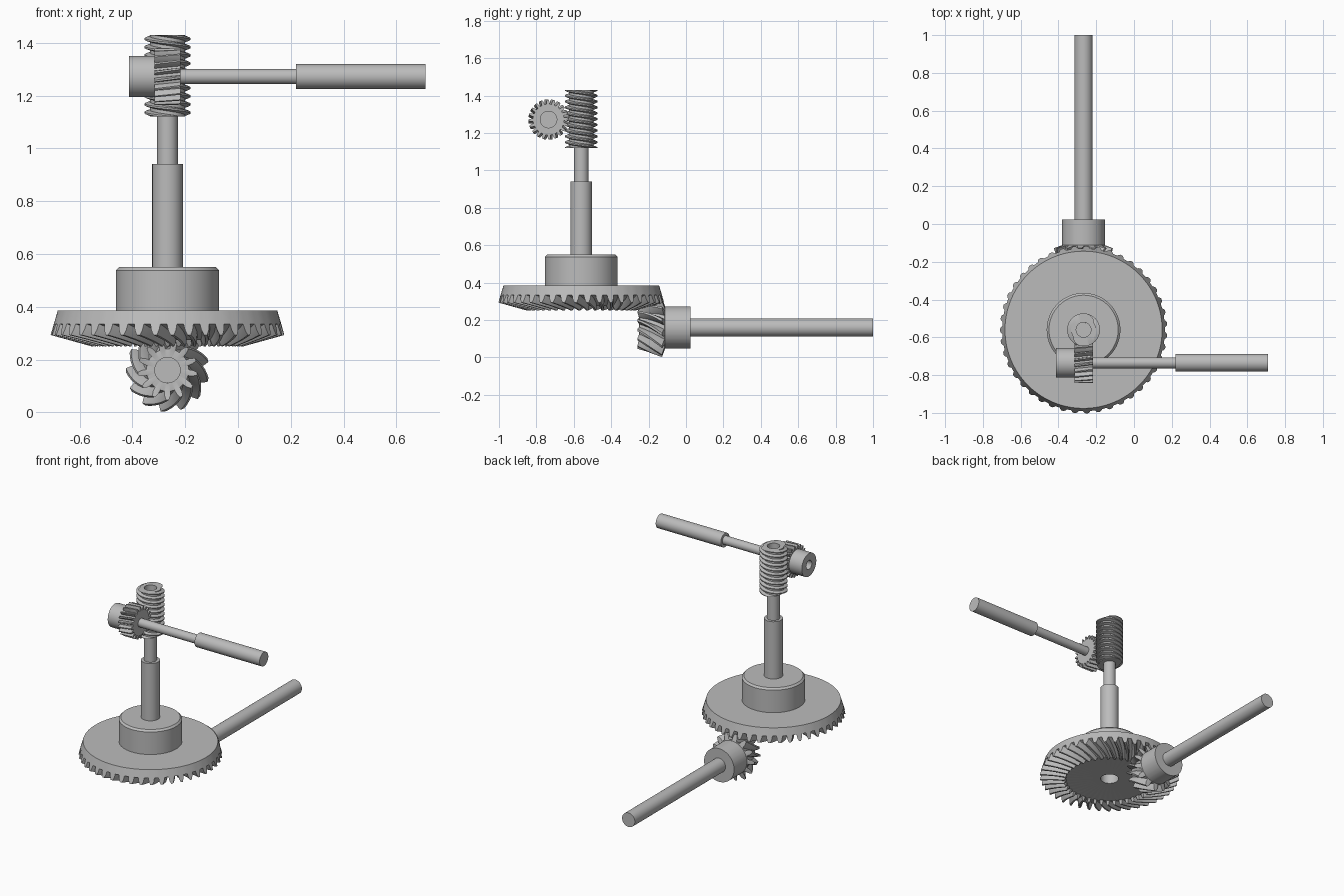
import bpy, bmesh, math
from mathutils import Matrix, Vector

if "Cube" in bpy.data.objects:
    bpy.data.objects.remove(bpy.data.objects["Cube"])

steel = bpy.data.materials.new("grey_steel")
steel.use_nodes = True
grey = (0.5, 0.5, 0.5, 1)
steel.diffuse_color = grey
steel.node_tree.nodes["Principled BSDF"].inputs["Base Color"].default_value = grey

TAU = math.tau
# Axis frames: local z of a part turned onto world z, y or x
UP = Matrix.Identity(4)
ALONG_Y = Matrix.Rotation(-math.pi / 2, 4, 'X')
ALONG_X = Matrix(((0, 0, 1, 0), (1, 0, 0, 0), (0, 1, 0, 0), (0, 0, 0, 1)))
# One tooth: (fraction of the pitch, height from root to tip)
TOOTH = [(0, 0), (0.2, 0), (0.27, 0.55), (0.4, 1), (0.6, 1), (0.73, 0.55), (0.8, 0)]


def finish(name, bm, frame, origin):
    bmesh.ops.remove_doubles(bm, verts=bm.verts, dist=1e-5)
    bmesh.ops.recalc_face_normals(bm, faces=bm.faces)
    mesh = bpy.data.meshes.new(name)
    bm.to_mesh(mesh)
    bm.free()
    mesh.materials.append(steel)
    obj = bpy.data.objects.new(name, mesh)
    bpy.context.collection.objects.link(obj)
    obj.matrix_world = Matrix.Translation(origin) @ frame
    bpy.ops.object.select_all(action='DESELECT')
    obj.select_set(True)
    bpy.context.view_layer.objects.active = obj
    bpy.ops.object.shade_smooth_by_angle(angle=math.radians(30))
    return obj


def skin(rows, closed):
    """Quads between successive rows of points; closed joins last row to first."""
    bm = bmesh.new()
    grid = [[bm.verts.new(p) for p in row] for row in rows]
    pairs = list(zip(grid, grid[1:]))
    if closed:
        pairs.append((grid[-1], grid[0]))
    for low, high in pairs:
        for i in range(len(low) - 1):
            bm.faces.new((low[i], low[i + 1], high[i + 1], high[i]))
    return bm


def polar(r, a, h):
    return Vector((r * math.cos(a), r * math.sin(a), h))


def ring(r, h, twist=0):
    """Plain circle in a gear profile."""
    return (r, h, r, h, twist)


def toothed(start, end, twist_a, twist_b, steps=6):
    """Toothed rings blended between two (root r, root h, tip r, tip h) ends."""
    out = []
    for i in range(steps + 1):
        t = i / steps
        mix = [a + (b - a) * t for a, b in zip(start, end)]
        out.append((*mix, twist_a + (twist_b - twist_a) * t))
    return out


def gear(name, teeth, phase, profile, frame, origin):
    rows = []
    for r0, h0, r1, h1, twist in profile:
        row = []
        for n in range(teeth):
            for f, t in TOOTH:
                a = (n + f + phase) / teeth * TAU + twist
                row.append(polar(r0 + (r1 - r0) * t, a, h0 + (h1 - h0) * t))
        rows.append(row + [row[0]])
    return finish(name, skin(rows, True), frame, origin)


def rod(name, r, start, end, frame, origin):
    bm = bmesh.new()
    bmesh.ops.create_cone(bm, cap_ends=True, segments=48, radius1=r, radius2=r,
                          depth=end - start,
                          matrix=Matrix.Translation((0, 0, (start + end) / 2)))
    return finish(name, bm, frame, origin)


def tooth_height(u):
    u %= 1
    pts = TOOTH + [(1, 0)]
    for (fa, ta), (fb, tb) in zip(pts, pts[1:]):
        if u <= fb:
            return ta + (tb - ta) * (u - fa) / (fb - fa)
    return 0


def worm(name, core, tip, bore, half, pitch, starts, origin, segments=64):
    """Left-handed multi-start thread trimmed flat at both ends."""
    angles = [i / segments * TAU for i in range(segments + 1)]
    turns = math.ceil(half / pitch) + 1
    rows = [[polar(bore, a, -half) for a in angles]]
    for m in range(-turns, turns + starts):
        for f, _ in TOOTH:
            row = []
            for a in angles:
                lead = starts * a / TAU
                z = max(-half, min(half, pitch * (m + f - lead)))
                r = core + (tip - core) * tooth_height(z / pitch + lead)
                row.append(polar(r, a, z))
            rows.append(row)
    rows.append([polar(bore, a, half) for a in angles])
    return finish(name, skin(rows, True), UP, origin)


COLUMN = (-0.267, -0.56, 0)
DRIVE = (-0.267, 0, 0.16)
CRANK = (0, -0.735, 1.272)

# Large spiral bevel gear with hub, teeth facing down
sweep = -0.18
gear("bevel_gear", 43, 0.25,
     [ring(0.057, 0.55), ring(0.183, 0.55, sweep), ring(0.195, 0.538, sweep),
      ring(0.195, 0.385, sweep), ring(0.416, 0.385, sweep)]
     + toothed((0.431, 0.335, 0.443, 0.293), (0.28, 0.275, 0.288, 0.25), sweep, 0)
     + [ring(0.275, 0.276), ring(0.057, 0.276)], UP, COLUMN)

# Spiral bevel pinion with hub
sweep = 0.6
gear("bevel_pinion", 13, 0.75,
     [ring(0.048, -0.25), ring(0.075, -0.25)]
     + toothed((0.08, -0.249, 0.113, -0.26), (0.117, -0.115, 0.158, -0.128), 0, sweep)
     + [ring(0.113, -0.112, sweep), ring(0.113, 0.025, sweep), ring(0.048, 0.025)],
     ALONG_Y, DRIVE)
rod("drive_shaft", 0.048, -0.12, 1.0, ALONG_Y, DRIVE)

# Upright stepped column and worm
rod("column_lower", 0.058, 0.42, 0.94, UP, COLUMN)
rod("column_upper", 0.039, 0.9, 1.36, UP, COLUMN)
worm("worm", 0.066, 0.087, 0.039, 0.155, 0.031, 2, (COLUMN[0], COLUMN[1], 1.275))

# Helical worm wheel with hub, shaft and handle
lean = -0.126
gear("worm_wheel", 20, 0,
     [ring(0.03, -0.412), ring(0.078, -0.412), ring(0.078, -0.316)]
     + toothed((0.083, -0.316, 0.108, -0.316), (0.083, -0.217, 0.108, -0.217), 0, lean, 4)
     + [ring(0.03, -0.217, lean)], ALONG_X, CRANK)
rod("crank_shaft", 0.029, -0.33, 0.25, ALONG_X, CRANK)
rod("crank_handle", 0.047, 0.22, 0.71, ALONG_X, CRANK)
